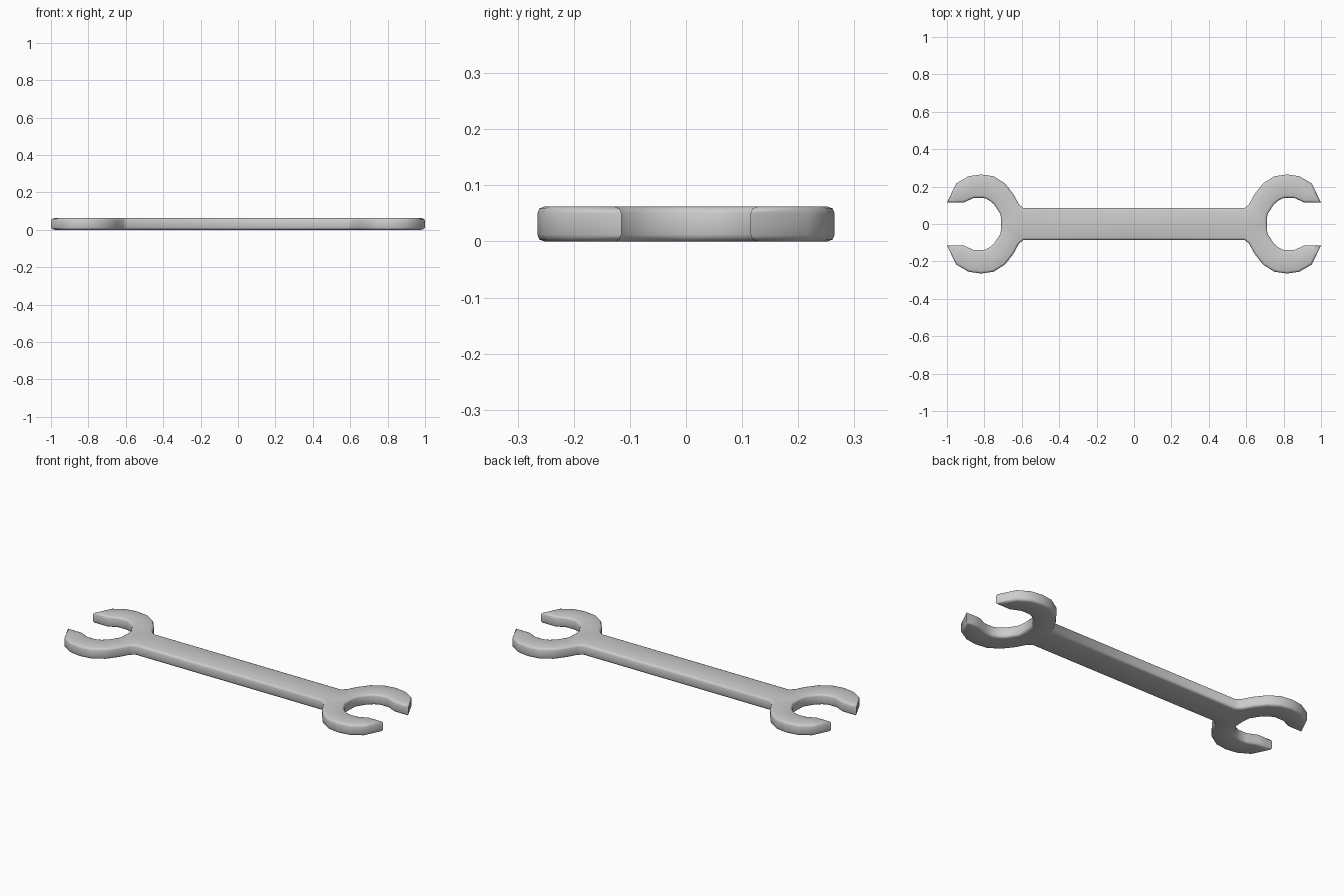
import bpy
import bmesh
from mathutils import Vector

cube = bpy.data.objects.get("Cube")
if cube:
    bpy.data.objects.remove(cube)

THICK = 0.062
RIM = 0.012

steel = bpy.data.materials.new("grey steel")
steel.use_nodes = True
colour = (0.6, 0.6, 0.6, 1)
steel.diffuse_color = colour
steel.node_tree.nodes["Principled BSDF"].inputs["Base Color"].default_value = colour

# One quarter of the outline: outer edge and jaw edge, from the neck to the tip
outer = [(0.615, 0.105), (0.645, 0.16), (0.69, 0.217), (0.75, 0.255),
         (0.818, 0.265), (0.885, 0.255), (0.95, 0.217), (1.0, 0.115)]
inner = [(0.71, 0), (0.713, 0.05), (0.748, 0.105), (0.775, 0.127),
         (0.803, 0.14), (0.855, 0.14), (0.91, 0.115), (0.91, 0.115)]
neck, neck_mid = (0.59, 0.085), (0.59, 0)

bm = bmesh.new()


def add_face(points, sx, sy):
    unique = list(dict.fromkeys(points))
    if sx * sy < 0:
        unique.reverse()
    bm.faces.new([bm.verts.new((x * sx, y * sy, 0)) for x, y in unique])


def middle(i):
    return tuple((Vector(outer[i]) + Vector(inner[i])) / 2)


# Handle, neck and curved jaws, mirrored into all four quarters
for sx in (1, -1):
    for sy in (1, -1):
        add_face([(0, 0), neck_mid, neck, (0, neck[1])], sx, sy)
        add_face([neck_mid, inner[0], middle(0), outer[0], neck], sx, sy)
        for i in range(len(outer) - 1):
            j = i + 1
            add_face([middle(i), middle(j), outer[j], outer[i]], sx, sy)
            add_face([inner[i], inner[j], middle(j), middle(i)], sx, sy)
bmesh.ops.remove_doubles(bm, verts=bm.verts, dist=0.0005)

# Thicken the outline
result = bmesh.ops.extrude_face_region(bm, geom=bm.faces[:], use_keep_orig=True)
for v in result["geom"]:
    if isinstance(v, bmesh.types.BMVert):
        v.co.z = THICK
bmesh.ops.recalc_face_normals(bm, faces=bm.faces)

# Round the upper and lower rims
bm.normal_update()
rims = [e for e in bm.edges
        if abs(e.verts[0].co.z - e.verts[1].co.z) < 0.001
        and len(e.link_faces) == 2 and e.calc_face_angle() > 1.3]
bmesh.ops.bevel(bm, geom=rims, offset=RIM, segments=2, profile=0.5,
                affect='EDGES', clamp_overlap=True)

mesh = bpy.data.meshes.new("wrench")
bm.to_mesh(mesh)
bm.free()
mesh.materials.append(steel)
wrench = bpy.data.objects.new("wrench", mesh)
bpy.context.collection.objects.link(wrench)
bpy.context.view_layer.objects.active = wrench
wrench.select_set(True)
bpy.ops.object.shade_smooth_by_angle(angle=1.05)
